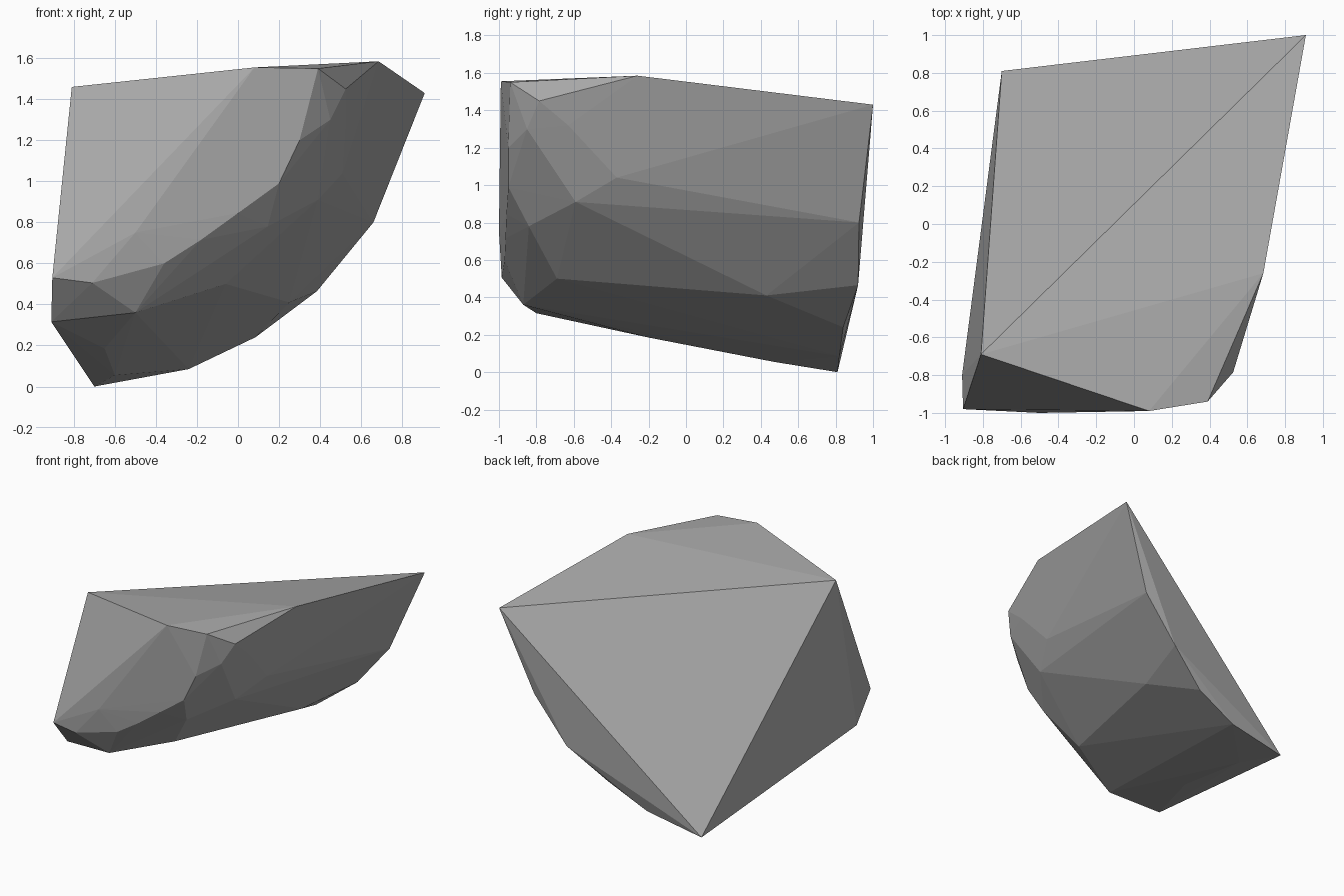
import bpy, bmesh

if "Cube" in bpy.data.objects:
    bpy.data.objects.remove(bpy.data.objects["Cube"])

# Corner points of the boulder, grouped by region
crown = [(-.81, -.69, 1.46), (.91, 1, 1.43), (.08, -.99, 1.555),
         (.39, -.94, 1.55), (.685, -.26, 1.585), (.525, -.785, 1.45)]
front_rim = [(-.905, -.98, .53), (-.71, -.985, .505), (-.5, -1, .75),
             (-.36, -.97, .6), (-.18, -.965, .715), (0, -.96, .845),
             (.2, -.95, .99), (.3, -.95, 1.2), (.45, -.85, 1.3)]
belly = [(.53, -.63, 1.32), (.51, -.37, 1.04), (.39, -.59, .91),
         (.145, -.84, .78), (.2, -.42, .69), (-.06, -.69, .5),
         (-.5, -.87, .36), (.73, .57, 1.17), (.25, .43, .41)]
underside = [(-.91, -.8, .315), (-.65, -.2, .185), (-.6, .47, .055)]
back_rim = [(.66, .925, .8), (.385, .92, .465), (.085, .84, .24),
            (-.24, .82, .085), (-.7, .81, 0)]

# Faceted boulder: the shell wrapped around the corners
bm = bmesh.new()
for p in crown + front_rim + belly + underside + back_rim:
    bm.verts.new(p)
hull = bmesh.ops.convex_hull(bm, input=bm.verts)
loose = {g for g in hull["geom_interior"] + hull["geom_unused"]
         if isinstance(g, bmesh.types.BMVert)}
bmesh.ops.delete(bm, geom=list(loose), context='VERTS')
bmesh.ops.recalc_face_normals(bm, faces=bm.faces)

mesh = bpy.data.meshes.new("boulder")
bm.to_mesh(mesh)
bm.free()
boulder = bpy.data.objects.new("boulder", mesh)
bpy.context.collection.objects.link(boulder)

# Stone colour
stone = bpy.data.materials.new("grey stone")
stone.diffuse_color = (.4, .4, .4, 1)
stone.use_nodes = True
stone.node_tree.nodes["Principled BSDF"].inputs["Base Color"].default_value = stone.diffuse_color
mesh.materials.append(stone)
